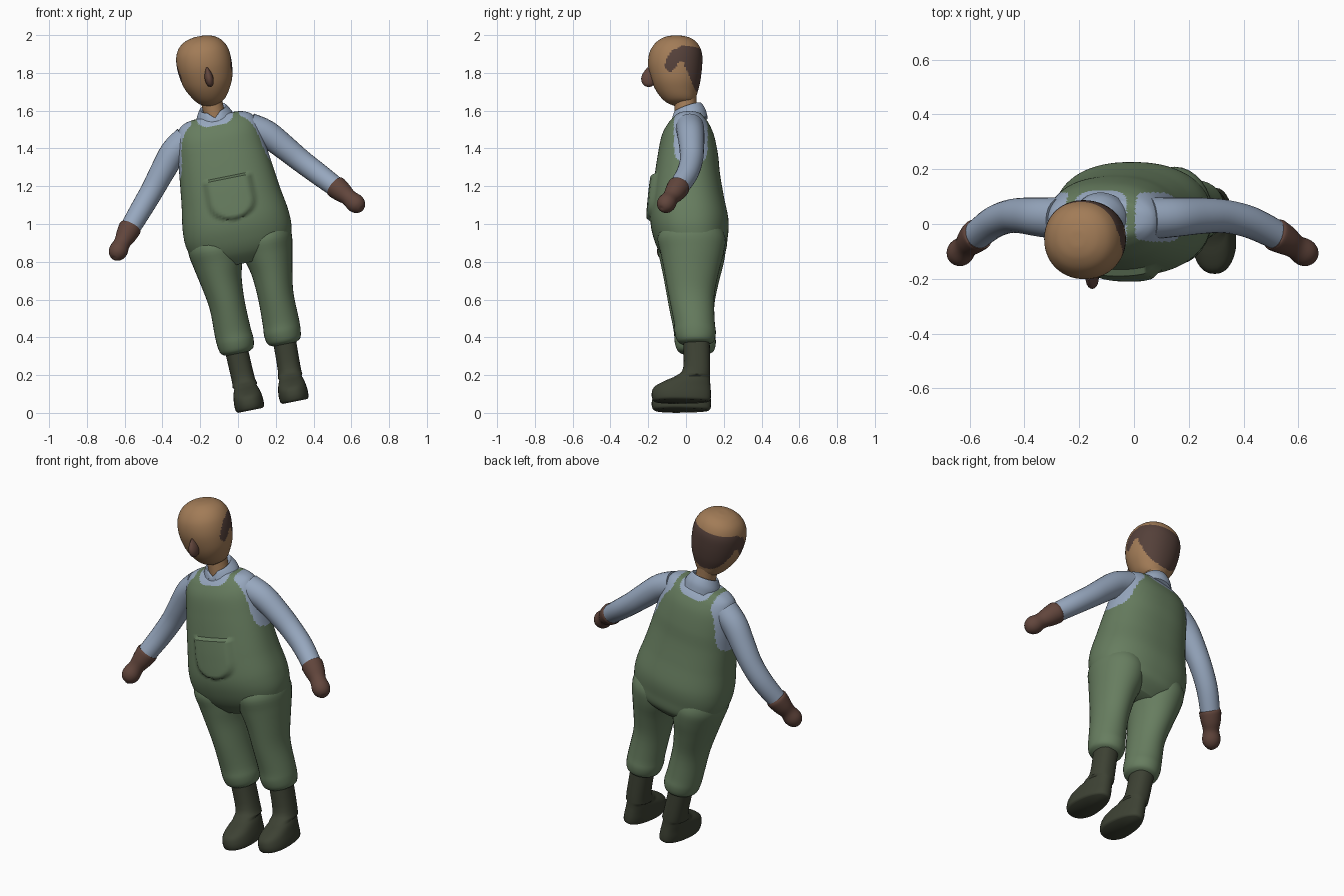
import bpy, bmesh, math
from mathutils import Vector, Matrix

# The whole figure is built upright and symmetric, then leaned to one side
LEAN = Matrix.Translation((0.183, 0, 0.037)) @ Matrix.Rotation(math.radians(-11.3), 4, 'Y')


def material(name, r, g, b):
    m = bpy.data.materials.new(name)
    m.diffuse_color = (r, g, b, 1)
    return m


SKIN = material("skin", 0.36, 0.20, 0.095)
HAIR = material("dark_hair", 0.09, 0.052, 0.042)
SHIRT = material("blue_shirt", 0.31, 0.39, 0.52)
GREEN = material("green_overalls", 0.135, 0.205, 0.115)
GLOVE = material("brown_glove", 0.12, 0.060, 0.045)
BOOT = material("dark_boot", 0.047, 0.054, 0.034)


def refine(rows, n):
    """Catmull-Rom interpolation of the rows."""
    out = []
    for i in range(len(rows) - 1):
        a, b, c, d = (rows[max(0, min(len(rows) - 1, i + k))] for k in (-1, 0, 1, 2))
        for j in range(n):
            t = j / n
            out.append([0.5 * (2 * q + (r - p) * t + (2 * p - 5 * q + 4 * r - s) * t * t
                               + (3 * q - p - 3 * r + s) * t ** 3)
                        for p, q, r, s in zip(a, b, c, d)])
    return out + [list(rows[-1])]


def skin_rings(name, rings, mats, rule=None, angle=50):
    bm = bmesh.new()
    loops = [[bm.verts.new(p) for p in ring] for ring in rings]
    n = len(loops[0])
    for a, b in zip(loops, loops[1:]):
        for i in range(n):
            bm.faces.new((a[i], a[(i + 1) % n], b[(i + 1) % n], b[i]))
    for loop in (loops[0], loops[-1]):
        mid = bm.verts.new(sum((v.co for v in loop), Vector()) / n)
        for i in range(n):
            bm.faces.new((loop[i], loop[(i + 1) % n], mid))
    bmesh.ops.recalc_face_normals(bm, faces=bm.faces)
    if rule:
        for f in bm.faces:
            f.material_index = rule(f.calc_center_median())
    me = bpy.data.meshes.new(name)
    bm.to_mesh(me)
    bm.free()
    for m in mats:
        me.materials.append(m)
    ob = bpy.data.objects.new(name, me)
    bpy.context.collection.objects.link(ob)
    ob.matrix_world = LEAN
    bpy.ops.object.select_all(action='DESELECT')
    ob.select_set(True)
    bpy.context.view_layer.objects.active = ob
    bpy.ops.object.shade_smooth_by_angle(angle=math.radians(angle))
    return ob


def stack(name, rows, mats, side=1, n=32, steps=4, power=2.0, shape=None, rule=None):
    """Level oval rings; each row is height, centre x, half width, front y, back y."""
    def wave(v):
        return math.copysign(abs(v) ** (2 / power), v)
    rings = []
    for z, cx, rx, yf, yb in refine(rows, steps):
        ring = []
        for i in range(n):
            a = 2 * math.pi * i / n
            p = Vector((side * (cx + rx * wave(math.cos(a))),
                        (yf + yb) / 2 + (yb - yf) / 2 * wave(math.sin(a)), z))
            ring.append(shape(p) if shape else p)
        rings.append(ring)
    return skin_rings(name, rings, mats, rule)


def tube(name, rows, mat, side, n=24):
    """Round rings along a path; each row is x, y, z, radius."""
    pts = refine(rows, 4)
    rings = []
    for i, (x, y, z, r) in enumerate(pts):
        t = Vector(pts[min(i + 1, len(pts) - 1)][:3]) - Vector(pts[max(i - 1, 0)][:3])
        u = t.cross(Vector((0, 1, 0))).normalized()
        w = t.cross(u).normalized()
        ring = [Vector((x, y, z)) + r * (u * math.cos(k * math.tau / n) + w * math.sin(k * math.tau / n))
                for k in range(n)]
        rings.append([Vector((side * p.x, p.y, p.z)) for p in ring])
    return skin_rings(name, rings, [mat])


def lerp(table, v):
    for (a, fa), (b, fb) in zip(table, table[1:]):
        if v <= b:
            return fa + (fb - fa) * max(0, (v - a) / (b - a))
    return table[-1][1]


# Torso with raised chest pocket; shirt shows at the neck and under the arms
def pocket(p):
    if p.y < 0 and 1.0 < p.z < 1.228:
        half = 0.135 * max(0, 1 - max(0, (1.13 - p.z) / 0.12) ** 3) ** 0.5
        p.y -= 0.022 * min(1, max(0, (half - abs(p.x)) / 0.03))
    return p


def torso_rule(c):
    arm = abs(c.x) > 0.13 and ((c.y - 0.025) / 0.09) ** 4 + ((c.z - 1.42) / 0.155) ** 4 < 1
    neck = (c.x / 0.1) ** 4 + ((c.z - 1.62) / 0.105) ** 4 < 1
    return 1 if arm or neck else 0


stack("torso", [(0.77, 0, 0.15, -0.08, 0.14), (0.83, 0, 0.25, -0.135, 0.205),
                (0.906, 0, 0.283, -0.17, 0.22), (1.0, 0, 0.285, -0.188, 0.225),
                (1.13, 0, 0.265, -0.18, 0.2), (1.25, 0, 0.25, -0.165, 0.18),
                (1.35, 0, 0.238, -0.15, 0.17), (1.45, 0, 0.225, -0.13, 0.15),
                (1.51, 0, 0.21, -0.10, 0.125), (1.545, 0, 0.185, -0.07, 0.10),
                (1.565, 0, 0.13, -0.045, 0.08), (1.568, 0, 0.03, 0.0, 0.03)],
      [GREEN, SHIRT], n=112, steps=10, power=2.3, shape=pocket, rule=torso_rule)


# Collar rising toward the nape with a notch at the throat
def collar_shape(p):
    p.z += 0.35 * p.y
    if p.y < 0 and p.z > 1.55:
        p.z -= 0.03 * max(0, 1 - abs(p.x) / 0.035)
    return p


stack("collar", [(1.515, 0, 0.105, -0.085, 0.115), (1.56, 0, 0.098, -0.08, 0.105),
                 (1.60, 0, 0.077, -0.072, 0.085), (1.607, 0, 0.068, -0.064, 0.075),
                 (1.59, 0, 0.055, -0.05, 0.06)], [SHIRT], n=48, shape=collar_shape)
stack("neck", [(1.54, 0, 0.058, -0.06, 0.058), (1.62, 0, 0.056, -0.06, 0.055),
               (1.70, 0, 0.06, -0.06, 0.055)], [SKIN])

# Head with hair around the back and sides
HAIR_TOP = [(-0.115, 1.80), (-0.10, 1.855), (-0.075, 1.89), (-0.02, 1.918), (0.1, 1.92)]
HAIR_LOW = [(-0.115, 1.80), (-0.085, 1.77), (-0.06, 1.79), (-0.035, 1.83),
            (-0.015, 1.83), (0.02, 1.75), (0.045, 1.70), (0.1, 1.64)]


def head_rule(c):
    return 1 if c.y > -0.115 and lerp(HAIR_LOW, c.y) < c.z < lerp(HAIR_TOP, c.y) else 0


stack("head", [(1.622, 0, 0.025, -0.065, 0.02), (1.645, 0, 0.07, -0.11, 0.046),
               (1.69, 0, 0.104, -0.15, 0.06), (1.75, 0, 0.132, -0.18, 0.075),
               (1.83, 0, 0.145, -0.2, 0.085), (1.90, 0, 0.141, -0.195, 0.085),
               (1.95, 0, 0.118, -0.168, 0.065), (1.98, 0, 0.08, -0.13, 0.03),
               (1.993, 0, 0.035, -0.09, -0.015), (1.995, 0, 0.005, -0.055, -0.045)],
      [SKIN, HAIR], n=96, steps=9, power=2.1, rule=head_rule)
stack("nose", [(1.72, 0.01, 0.004, -0.205, -0.19), (1.732, 0.01, 0.017, -0.226, -0.17),
               (1.76, 0.01, 0.023, -0.237, -0.16), (1.79, 0.01, 0.019, -0.23, -0.16),
               (1.825, 0.01, 0.005, -0.205, -0.18)], [GLOVE], n=20)

for side, tag in ((-1, "right"), (1, "left")):
    # Trouser legs gathered over the boots
    stack(tag + "_leg", [(0.95, 0.14, 0.12, -0.12, 0.18), (0.88, 0.138, 0.14, -0.15, 0.208),
                         (0.8, 0.135, 0.132, -0.135, 0.2), (0.7, 0.137, 0.11, -0.115, 0.175),
                         (0.57, 0.131, 0.095, -0.092, 0.15), (0.43, 0.13, 0.097, -0.065, 0.152),
                         (0.37, 0.127, 0.098, -0.06, 0.158), (0.325, 0.127, 0.088, -0.045, 0.148),
                         (0.308, 0.127, 0.062, -0.02, 0.12)], [GREEN], side)
    # Boots, slimmer toward the heel
    def slim_heel(p, side=side):
        if p.z < 0.13:
            k = 1 - 0.2 * min(1, max(0, (p.y + 0.1) / 0.2))
            p.x = side * 0.122 + (p.x - side * 0.122) * k
        return p
    stack(tag + "_boot", [(0.0, 0.12, 0.07, -0.165, 0.12), (0.01, 0.12, 0.08, -0.177, 0.13),
                          (0.04, 0.12, 0.083, -0.182, 0.132), (0.075, 0.12, 0.08, -0.17, 0.13),
                          (0.105, 0.121, 0.075, -0.12, 0.128), (0.135, 0.122, 0.066, -0.055, 0.128),
                          (0.18, 0.125, 0.061, -0.015, 0.128), (0.34, 0.13, 0.061, -0.015, 0.125)],
          [BOOT], side, power=2.3, shape=slim_heel)
    # Sleeves and mittens
    tube(tag + "_sleeve", [(0.17, 0.02, 1.47, 0.076), (0.25, 0.025, 1.42, 0.072),
                           (0.33, 0.03, 1.33, 0.066), (0.40, 0.028, 1.245, 0.061),
                           (0.48, 0.005, 1.155, 0.058), (0.565, -0.045, 1.06, 0.053)], SHIRT, side)
    tube(tag + "_mitten", [(0.55, -0.036, 1.078, 0.05), (0.555, -0.039, 1.072, 0.06),
                           (0.585, -0.06, 1.035, 0.054), (0.612, -0.082, 1.002, 0.044),
                           (0.638, -0.102, 0.968, 0.05), (0.655, -0.117, 0.945, 0.042),
                           (0.665, -0.127, 0.931, 0.022), (0.668, -0.13, 0.928, 0.002)], GLOVE, side)
